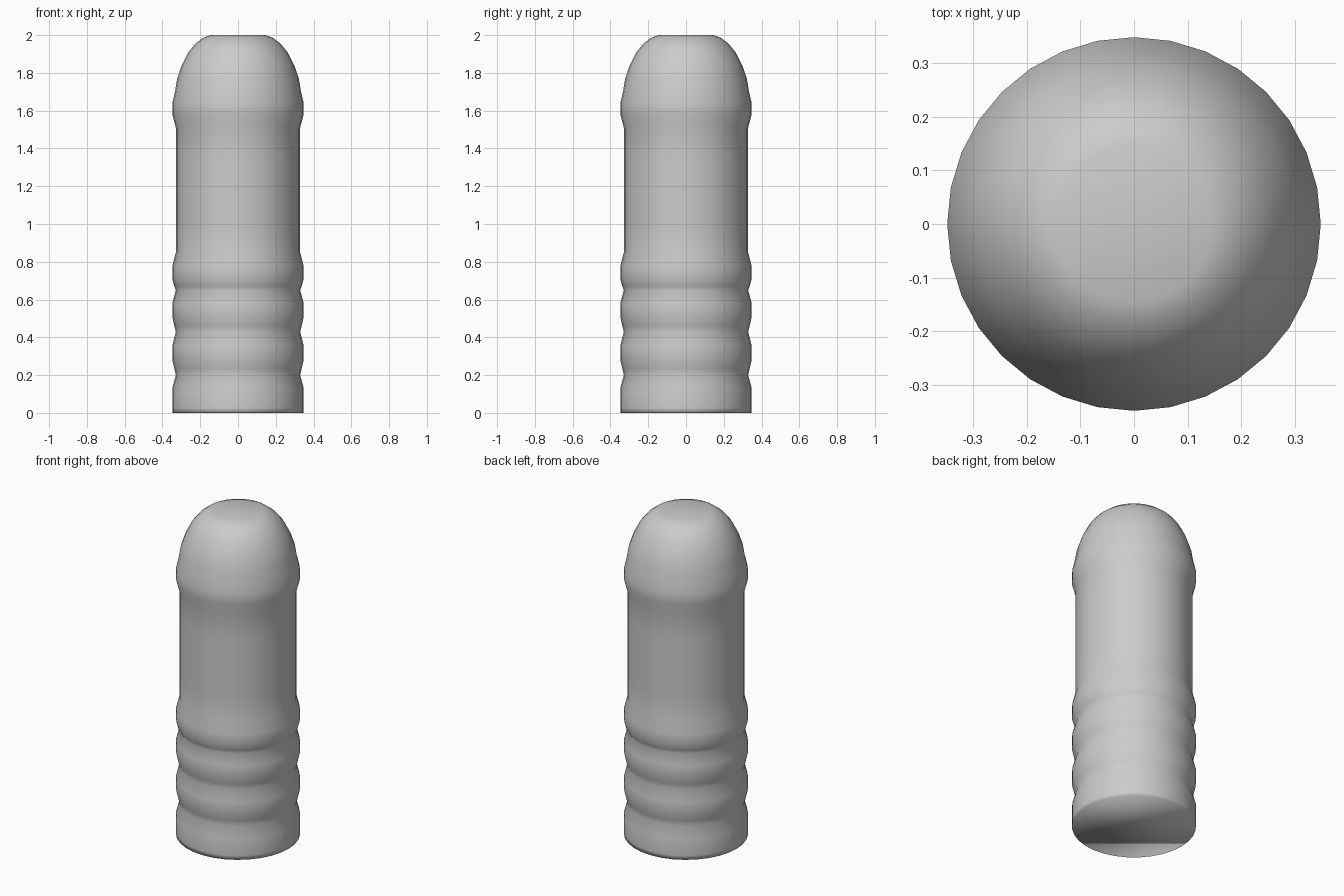
import bpy, bmesh, math

if "Cube" in bpy.data.objects:
    bpy.data.objects.remove(bpy.data.objects["Cube"])

SIDES = 32
R, G = 0.348, 0.329  # ridge and groove radii

# Side profile (radius, height), bottom to top
profile = [
    (R, 0.0), (R, 0.025), (R, 0.13),
    (G, 0.20), (0.337, 0.235), (R, 0.28), (R, 0.355),
    (G, 0.43), (0.337, 0.46), (R, 0.51), (R, 0.58),
    (G, 0.65), (0.337, 0.67), (R, 0.71), (R, 0.775),
    (G, 0.85), (G, 1.0), (G, 1.35), (G, 1.51),
    (R, 1.58), (R, 1.64), (0.334, 1.70),
    (0.322, 1.77), (0.298, 1.84), (0.262, 1.91),
    (0.225, 1.955), (0.185, 1.985), (0.145, 2.0),
]

# Revolve the profile into rings, then close both ends
bm = bmesh.new()
rings = []
for r, z in profile:
    rings.append([bm.verts.new((r * math.cos(a), r * math.sin(a), z))
                  for a in (2 * math.pi * i / SIDES for i in range(SIDES))])
for lo, hi in zip(rings, rings[1:]):
    for i in range(SIDES):
        j = (i + 1) % SIDES
        bm.faces.new((lo[i], lo[j], hi[j], hi[i]))
bm.faces.new(rings[0][::-1])
bm.faces.new(rings[-1])
for f in bm.faces:
    f.smooth = True

mesh = bpy.data.meshes.new("ribbed_body")
bm.to_mesh(mesh)
bm.free()
body = bpy.data.objects.new("ribbed_body", mesh)
bpy.context.collection.objects.link(body)
